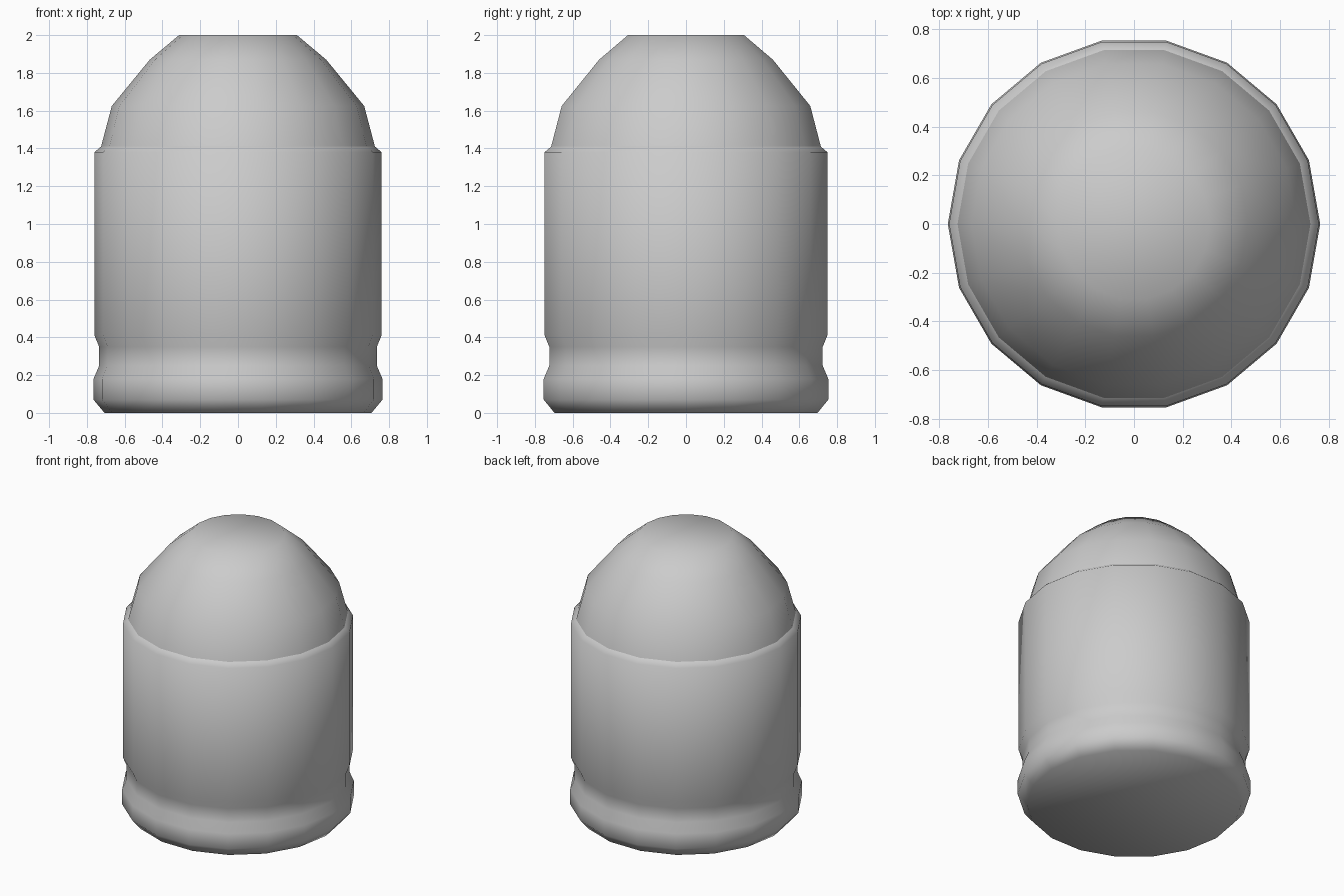
import bpy, bmesh, math

if "Cube" in bpy.data.objects:
    bpy.data.objects.remove(bpy.data.objects["Cube"])

SIDES = 18


def lathe(name, profile, cap_bottom=False, cap_top=False):
    """Spin (radius, height) points around z into a smooth-shaded shell."""
    bm = bmesh.new()
    rings = []
    for r, z in profile:
        rings.append([bm.verts.new((r * math.cos(2 * math.pi * i / SIDES),
                                    r * math.sin(2 * math.pi * i / SIDES), z))
                      for i in range(SIDES)])
    for low, high in zip(rings, rings[1:]):
        for i in range(SIDES):
            j = (i + 1) % SIDES
            bm.faces.new((low[i], low[j], high[j], high[i]))
    if cap_bottom:
        bm.faces.new(rings[0][::-1])
    if cap_top:
        bm.faces.new(rings[-1])
    for f in bm.faces:
        f.smooth = True
    mesh = bpy.data.meshes.new(name)
    bm.to_mesh(mesh)
    bm.free()
    obj = bpy.data.objects.new(name, mesh)
    bpy.context.collection.objects.link(obj)
    return obj


# Straight casing with rim and groove at the base
lathe("casing", [(0.707, 0), (0.765, 0.07), (0.765, 0.18), (0.735, 0.25),
                 (0.735, 0.35), (0.76, 0.41), (0.76, 1.38), (0.725, 1.41)],
      cap_bottom=True)

# Rounded nose with a flat tip
lathe("nose", [(0.725, 1.41), (0.668, 1.625), (0.467, 1.87), (0.312, 2.0)],
      cap_top=True)
